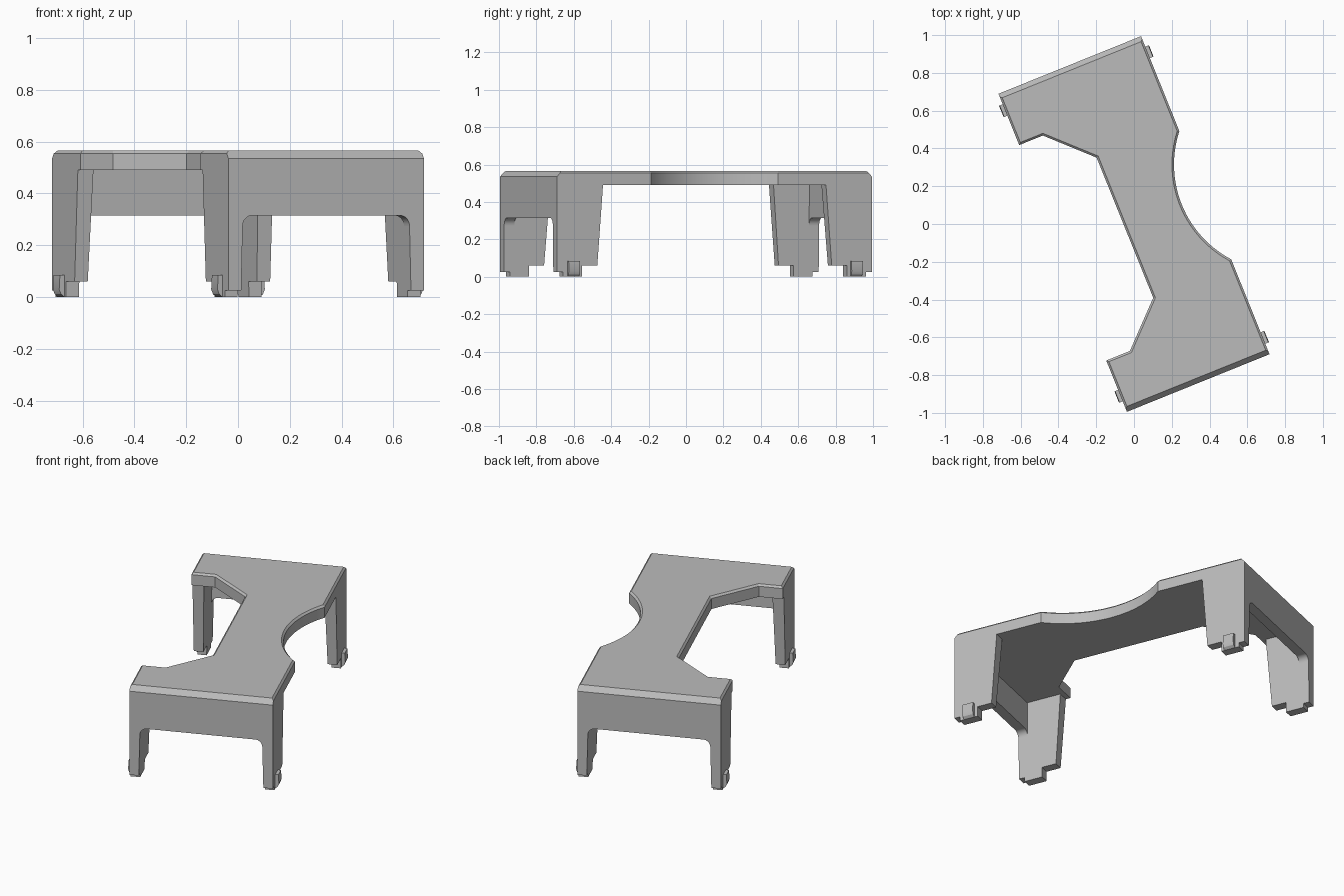
import bpy, bmesh, math
from mathutils import Matrix, Vector

cube = bpy.data.objects.get("Cube")
if cube:
    bpy.data.objects.remove(cube, do_unlink=True)

TURN = Matrix.Rotation(math.radians(22), 4, 'Z')
HALF_W, HALF_L = 0.407, 0.908
DECK_Z, TOP_Z = 0.49, 0.565

grey = bpy.data.materials.new("plain_grey")
grey.use_nodes = True
grey.diffuse_color = (0.5, 0.5, 0.5, 1)
grey.node_tree.nodes["Principled BSDF"].inputs["Base Color"].default_value = (0.5, 0.5, 0.5, 1)


def loft(bm, rings):
    """Closed solid through equal-length rings of points."""
    loops = [[bm.verts.new(p) for p in ring] for ring in rings]
    n = len(loops[0])
    for a, b in zip(loops, loops[1:]):
        for i in range(n):
            j = (i + 1) % n
            bm.faces.new((a[i], a[j], b[j], b[i]))
    bm.faces.new(loops[0])
    bm.faces.new(loops[-1])


def finish(bm, name):
    bmesh.ops.recalc_face_normals(bm, faces=bm.faces)
    bm.transform(TURN)
    mesh = bpy.data.meshes.new(name)
    bm.to_mesh(mesh)
    bm.free()
    mesh.materials.append(grey)
    ob = bpy.data.objects.new(name, mesh)
    bpy.context.collection.objects.link(ob)
    bpy.ops.object.select_all(action='DESELECT')
    ob.select_set(True)
    bpy.context.view_layer.objects.active = ob
    bpy.ops.object.shade_smooth_by_angle(angle=math.radians(25))


def inset(points, amount):
    """Offset a counter-clockwise outline inward, leaving the two ends alone."""
    lines = []
    for i, p in enumerate(points):
        d = points[(i + 1) % len(points)] - p
        normal = Vector((-d.y, d.x)).normalized()
        is_end = abs(d.x) > 2 * HALF_W - 0.01
        lines.append((normal, normal.dot(p) + (0 if is_end else amount)))
    result = []
    for i in range(len(points)):
        (n1, c1), (n2, c2) = lines[i - 1], lines[i]
        det = n1.x * n2.y - n1.y * n2.x
        result.append(Vector(((c1 * n2.y - c2 * n1.y) / det, (n1.x * c2 - n2.x * c1) / det)))
    return result


# Deck: waisted slab, round cut-out on one side and angular on the other
half_chord, depth, steps = 0.366, 0.134, 28
radius = (half_chord ** 2 + depth ** 2) / (2 * depth)
sweep = math.asin(half_chord / radius)
centre = HALF_W - depth + radius
outline = [Vector((-HALF_W, -HALF_L)), Vector((HALF_W, -HALF_L))]
for i in range(steps + 1):
    a = sweep * (2 * i / steps - 1)
    outline.append(Vector((centre - radius * math.cos(a), radius * math.sin(a))))
notch = [(-HALF_W, 0.615), (-0.272, 0.615), (-0.052, 0.40)]
outline += [Vector((HALF_W, HALF_L)), Vector((-HALF_W, HALF_L))]
outline += [Vector(p) for p in notch] + [Vector((x, -y)) for x, y in reversed(notch)]
edge = 0.011
bm = bmesh.new()
loft(bm, [[(p.x, p.y, z) for p in ring] for ring, z in (
    (outline, DECK_Z), (outline, TOP_Z - edge), (inset(outline, edge), TOP_Z))])
# Wide chamfer along both end edges
for s in (-1, 1):
    cut = bmesh.ops.bisect_plane(
        bm, geom=bm.verts[:] + bm.edges[:] + bm.faces[:],
        plane_co=(0, s * HALF_L, TOP_Z - 0.03), plane_no=(0, s * 0.03, 0.027), clear_outer=True)
    rim = [e for e in cut["geom_cut"] if isinstance(e, bmesh.types.BMEdge)]
    bmesh.ops.contextual_create(bm, geom=rim)
finish(bm, "deck")


def inner(z):
    """Inner face of a leg, which thickens towards the deck."""
    return HALF_W - 0.053 - 0.012 * z / DECK_Z


# Legs: tapered side panels with stepped feet; profile is distance from end, height
leg_profile = [(0, DECK_Z), (0, 0.025), (0.035, 0.025), (0.035, 0), (0.145, 0),
               (0.145, 0.06), (0.232, 0.06), (0.265, DECK_Z)]
# Clip: hooked tab on the outside of each foot; profile is outward offset, height
clip_profile = [(0, 0.085), (0.018, 0.085), (0.021, 0.03), (0.014, 0.012), (0, 0)]
for sy, end in ((-1, "front"), (1, "back")):
    for sx, side in ((-1, "right"), (1, "left")):
        bm = bmesh.new()
        loft(bm, [[(sx * HALF_W, sy * (HALF_L - d), z) for d, z in leg_profile],
                  [(sx * inner(z), sy * (HALF_L - d), z) for d, z in leg_profile]])
        finish(bm, f"{end}_{side}_leg")
        bm = bmesh.new()
        loft(bm, [[(sx * (HALF_W + o), sy * (HALF_L - d), z) for o, z in clip_profile]
                  for d in (0.06, 0.125)])
        finish(bm, f"{end}_{side}_clip")

    # Lintel: end wall between the legs with rounded opening corners
    bottom, r = 0.315, 0.04
    half = [(inner(DECK_Z), DECK_Z), (inner(bottom - r), bottom - r)]
    for i in range(1, 9):
        a = math.pi / 2 * i / 8
        half.append((inner(bottom - r) - r + r * math.cos(a), bottom - r + r * math.sin(a)))
    profile = half + [(-x, z) for x, z in reversed(half)]
    bm = bmesh.new()
    loft(bm, [[(x, sy * (HALF_L - d), z) for x, z in profile] for d in (0, 0.058)])
    finish(bm, f"{end}_lintel")
